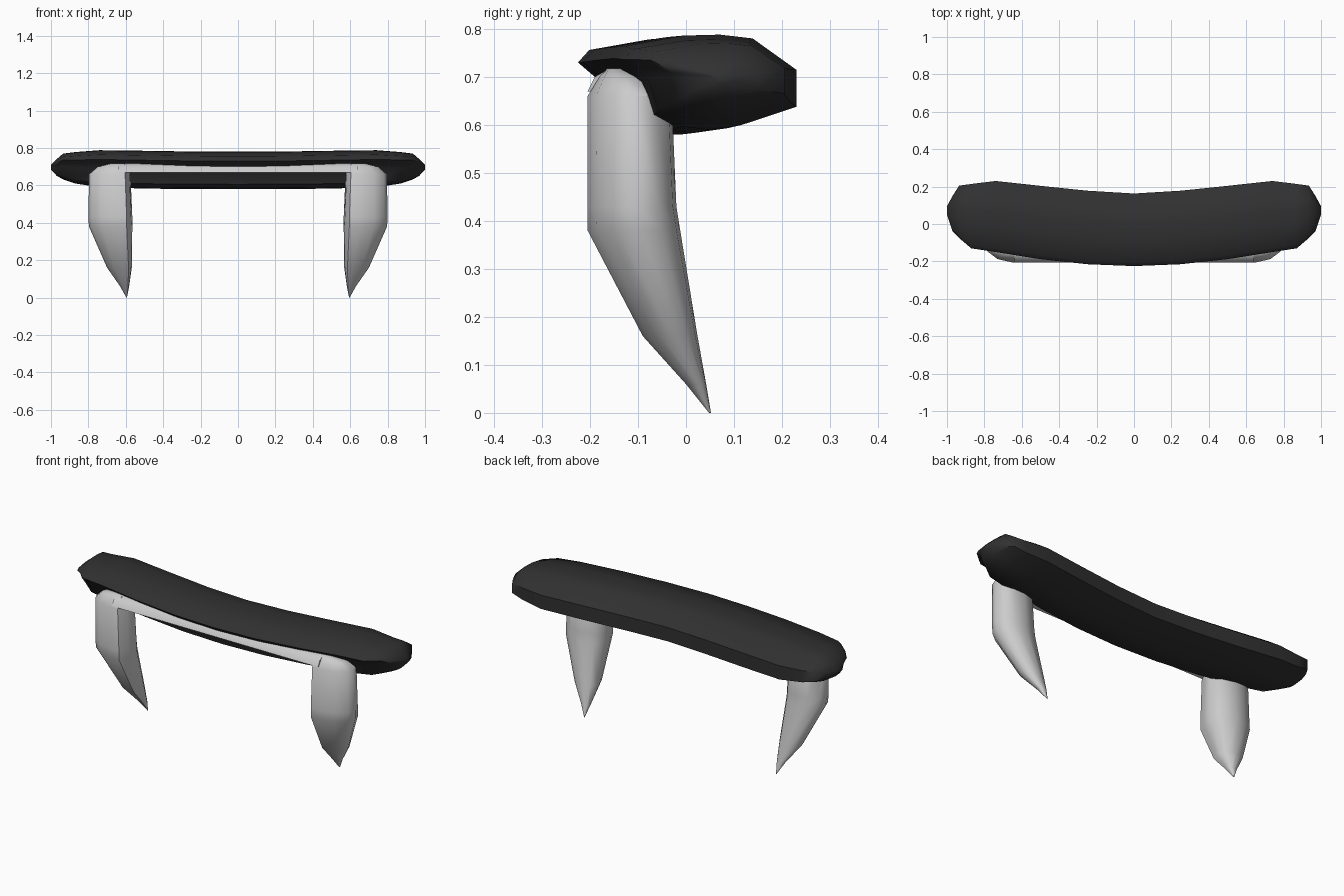
import bpy, bmesh, math

if "Cube" in bpy.data.objects:
    bpy.data.objects.remove(bpy.data.objects["Cube"])


def make(name, rings, mat=None, angle=40):
    """Skin a list of equal-length rings of points and cap both ends."""
    bm = bmesh.new()
    vs = [[bm.verts.new(p) for p in ring] for ring in rings]
    n = len(vs[0])
    for a, b in zip(vs, vs[1:]):
        for i in range(n):
            j = (i + 1) % n
            bm.faces.new((a[i], a[j], b[j], b[i]))
    bm.faces.new(vs[0])
    bm.faces.new(vs[-1])
    bmesh.ops.recalc_face_normals(bm, faces=bm.faces)
    me = bpy.data.meshes.new(name)
    bm.to_mesh(me)
    bm.free()
    ob = bpy.data.objects.new(name, me)
    bpy.context.collection.objects.link(ob)
    if mat:
        me.materials.append(mat)
    bpy.ops.object.select_all(action='DESELECT')
    ob.select_set(True)
    bpy.context.view_layer.objects.active = ob
    bpy.ops.object.shade_smooth_by_angle(angle=math.radians(angle))
    return ob


dark = bpy.data.materials.new("dark")
dark.diffuse_color = (0.03, 0.03, 0.03, 1)
dark.use_nodes = True
dark.node_tree.nodes["Principled BSDF"].inputs["Base Color"].default_value = dark.diffuse_color

# Curved dark bar: unit profile (depth, height) fitted to stations along x
profile = [(0, .75), (.06, .88), (.38, .99), (.58, 1), (.76, .96), (1, .63),
           (1, .24), (.7, .05), (.52, 0), (.38, .03), (.21, .13), (.15, .5),
           (.06, .65)]
# x, front y, back y, bottom z, top z
half = [(0, -.225, .163, .58, .78), (.25, -.215, .178, .58, .781),
        (.5, -.188, .204, .583, .785), (.74, -.15, .23, .59, .788),
        (.87, -.13, .214, .61, .778), (.935, -.075, .205, .632, .77),
        (.97, -.04, .15, .652, .74), (1.0, .05, .095, .685, .71)]
stations = [(-x, *r) for x, *r in half[:0:-1]] + half
make("bar", [[(x, f + (b - f) * u, lo + (hi - lo) * v) for u, v in profile]
             for x, f, b, lo, hi in stations], dark, 50)

# Fangs: D-shaped section fitted to levels, swept back to a sharp tip
section = [(.13, .0), (.35, .0), (.7, .1), (.93, .32), (1, .55), (.93, .8),
           (.72, .96), (.45, 1), (.15, .88), (0, .62), (.03, .3)]
# z, inner x, outer x, front y, back y
levels = [(.717, .595, .68, -.165, -.13), (.70, .585, .75, -.18, -.08),
          (.66, .575, .796, -.205, -.03), (.43, .565, .8, -.205, -.02),
          (.38, .565, .797, -.205, -.012), (.16, .568, .70, -.09, .024),
          (.06, .582, .63, 0, .042), (0, .594, .597, .048, .052)]
for side, s in (("left", -1), ("right", 1)):
    make(side + "_fang",
         [[(s * (x0 + (x1 - x0) * u), y0 + (y1 - y0) * v, z) for u, v in section]
          for z, x0, x1, y0, y1 in levels], None, 50)

# Straight strip joining the two fangs under the front lip
strip = [(-.205, .67), (-.19, .70), (-.16, .717), (-.08, .717), (-.08, .67)]
make("strip", [[(x, y, z) for y, z in strip] for x in (-.64, .64)])
